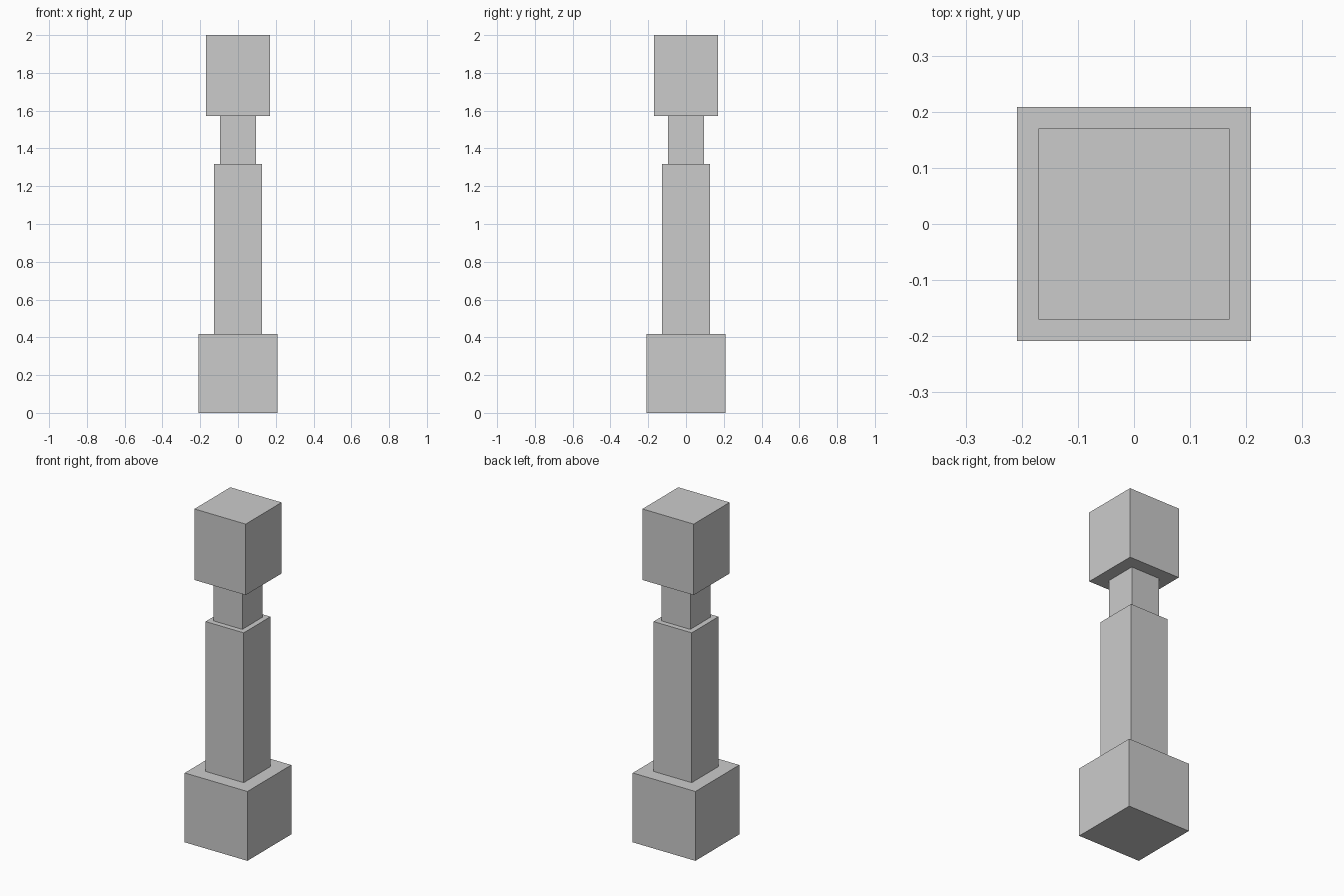
import bpy

cube = bpy.data.objects.get("Cube")
if cube:
    bpy.data.objects.remove(cube, do_unlink=True)

# Single stone colour
stone = bpy.data.materials.new("grey_stone")
stone.use_nodes = True
colour = (0.6, 0.6, 0.6, 1.0)
stone.diffuse_color = colour
stone.node_tree.nodes["Principled BSDF"].inputs["Base Color"].default_value = colour


def block(name, width, bottom, top):
    """Square block centred on the vertical axis."""
    bpy.ops.mesh.primitive_cube_add(size=1, location=(0, 0, (bottom + top) / 2))
    obj = bpy.context.object
    obj.name = name
    obj.scale = (width, width, top - bottom)
    bpy.ops.object.transform_apply(location=False, rotation=False, scale=True)
    obj.data.materials.append(stone)


# Stacked parts of the post, from the ground up
block("base", 0.417, 0, 0.417)
block("shaft", 0.254, 0.417, 1.318)
block("neck", 0.19, 1.318, 1.573)
block("cap", 0.341, 1.573, 2)
